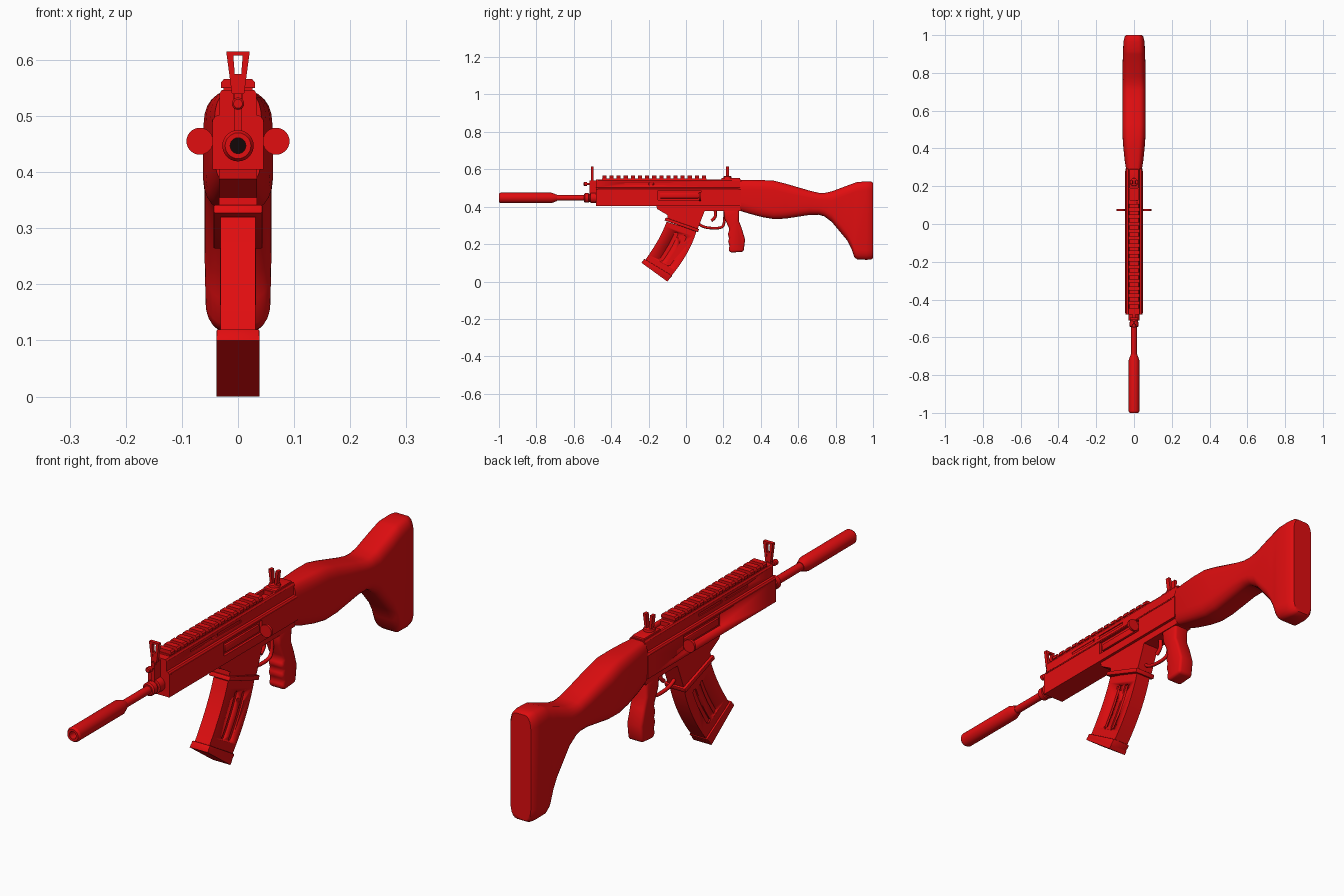
import bpy, bmesh, math
from mathutils import Vector

cube = bpy.data.objects.get("Cube")
if cube:
    bpy.data.objects.remove(cube, do_unlink=True)


def material(name, color):
    m = bpy.data.materials.new(name)
    m.use_nodes = True
    m.diffuse_color = color
    m.node_tree.nodes["Principled BSDF"].inputs["Base Color"].default_value = color
    return m


RED = material("bright red", (0.75, 0.004, 0.005, 1))
BLACK = material("bore black", (0.006, 0.002, 0.002, 1))


def activate(ob):
    bpy.ops.object.select_all(action='DESELECT')
    ob.select_set(True)
    bpy.context.view_layer.objects.active = ob


def loft(name, rings, bevel=0, angle=30, mat=RED):
    """Skin a list of equal closed rings and cap both ends."""
    bm = bmesh.new()
    loops = [[bm.verts.new(p) for p in ring] for ring in rings]
    n = len(loops[0])
    for a, b in zip(loops, loops[1:]):
        for i in range(n):
            j = (i + 1) % n
            bm.faces.new((a[i], a[j], b[j], b[i]))
    bm.faces.new(loops[0])
    bm.faces.new(loops[-1])
    bmesh.ops.recalc_face_normals(bm, faces=bm.faces)
    mesh = bpy.data.meshes.new(name)
    bm.to_mesh(mesh)
    bm.free()
    ob = bpy.data.objects.new(name, mesh)
    bpy.context.collection.objects.link(ob)
    mesh.materials.append(mat)
    activate(ob)
    if bevel:
        mod = ob.modifiers.new("Bevel", 'BEVEL')
        mod.width, mod.segments = bevel, 2
        bpy.ops.object.modifier_apply(modifier=mod.name)
    bpy.ops.object.shade_smooth_by_angle(angle=math.radians(angle))
    return ob


def side_prism(name, pts, half, x=0, **kw):
    """Side profile of (y, z) points, extruded across x."""
    return loft(name, [[(x + s * half, y, z) for y, z in pts] for s in (-1, 1)], **kw)


def front_prism(name, pts, y0, y1, **kw):
    """Front profile of (x, z) points, extruded along y."""
    return loft(name, [[(x, y, z) for x, z in pts] for y in (y0, y1)], **kw)


def box(name, x, y, z, **kw):
    return front_prism(name, [(x[0], z[0]), (x[1], z[0]), (x[1], z[1]), (x[0], z[1])], *y, **kw)


def turned(name, pts, z, x=0, n=24, **kw):
    """Round part along y from (y, radius) points."""
    turn = [math.tau * i / n for i in range(n)]
    return loft(name, [[(x + r * math.cos(a), y, z + r * math.sin(a)) for a in turn]
                       for y, r in pts], **kw)


def cut(ob, cutter):
    cutter.hide_render = True
    mod = ob.modifiers.new("Cut", 'BOOLEAN')
    mod.object, mod.solver = cutter, 'EXACT'
    activate(ob)
    bpy.ops.object.modifier_apply(modifier=mod.name)
    bpy.data.objects.remove(cutter, do_unlink=True)


def rod(name, pts, radius):
    cu = bpy.data.curves.new(name, 'CURVE')
    cu.dimensions, cu.bevel_depth, cu.bevel_resolution = '3D', radius, 2
    cu.use_fill_caps = True
    sp = cu.splines.new('NURBS')
    sp.points.add(len(pts) - 1)
    for p, (y, z) in zip(sp.points, pts):
        p.co = (0, y, z, 1)
    sp.use_endpoint_u, sp.order_u = True, 3
    ob = bpy.data.objects.new(name, cu)
    bpy.context.collection.objects.link(ob)
    cu.materials.append(RED)


# Muzzle tube, barrel and gas block
AXIS = 0.447
turned("muzzle_tube", [(-0.9, 0.014), (-1, 0.014), (-1, 0.023), (-0.992, 0.028),
                       (-0.72, 0.028), (-0.69, 0.017)], AXIS)
turned("bore_floor", [(-0.96, 0.0142), (-0.955, 0.0142)], AXIS, mat=BLACK)
turned("barrel", [(-0.7, 0.015), (-0.47, 0.015)], AXIS)
turned("gas_block", [(-0.545, 0.02), (-0.54, 0.025), (-0.52, 0.025), (-0.518, 0.021),
                     (-0.512, 0.021), (-0.51, 0.028), (-0.475, 0.028)], AXIS)

# Receiver with stepped shoulders
half = [(0.045, 0.405), (0.045, 0.493), (0.04, 0.5), (0.033, 0.502), (0.033, 0.54), (0.029, 0.546)]
receiver = front_prism("receiver", half + [(-x, z) for x, z in reversed(half)], -0.48, 0.295)
for s in (-1, 1):
    outer = sorted((s * 0.036, s * 0.08))
    cut(receiver, box("port_cutter", outer, (-0.15, 0.08), (0.437, 0.487)))
    upper = sorted((s * 0.029, s * 0.036))
    for y0, y1 in ((-0.33, -0.2), (-0.17, -0.03)):
        cut(receiver, box("slot_cutter", upper, (y0, y1), (0.517, 0.528)))
    side = "left" if s > 0 else "right"
    box(side + "_bolt_cover", sorted((s * 0.03, s * 0.044)), (-0.14, 0.07), (0.445, 0.474), bevel=0.005)
    box(side + "_guide_strip", sorted((s * 0.03, s * 0.0465)), (-0.47, 0.28), (0.489, 0.494))
    # Round handle plate, edge on from above
    turned(side + "_handle_disc", [(0.07, 0.024), (0.08, 0.024)], 0.455, x=s * 0.068)
cut(receiver, box("pocket_cutter", (-0.02, 0.02), (0.125, 0.185), (0.53, 0.6)))

# Top rail with teeth
box("rail_base", (-0.026, 0.026), (-0.45, 0.11), (0.54, 0.552))
TEETH = 15
tooth = [(-0.03, 0.55), (0.03, 0.55), (0.03, 0.56), (0.025, 0.566), (-0.025, 0.566), (-0.03, 0.56)]
for i in range(TEETH):
    y = -0.447 + i * 0.038
    front_prism("rail_tooth", tooth, y, y + 0.022)
box("rear_top_plate", (-0.026, 0.026), (0.19, 0.29), (0.54, 0.553), bevel=0.003)

# Lower receiver and magazine well
side_prism("lower_receiver", [(-0.16, 0.42), (-0.155, 0.388), (-0.098, 0.355), (-0.1, 0.335),
                              (0.06, 0.275), (0.1, 0.378), (0.295, 0.378), (0.295, 0.42)], 0.034)
side_prism("magazine_collar", [(-0.115, 0.327), (-0.108, 0.342), (0.07, 0.28), (0.064, 0.263)],
           0.044, bevel=0.003)

# Curved magazine with two grooves on each side
FRONT = [Vector(p) for p in ((-0.104, 0.32), (-0.135, 0.23), (-0.22, 0.112))]
BACK = [Vector(p) for p in ((0.056, 0.27), (0.022, 0.15), (-0.08, 0.028))]


def mag_point(u, t):
    a, b = [p[0] * (1 - t) ** 2 + p[1] * 2 * t * (1 - t) + p[2] * t * t for p in (FRONT, BACK)]
    return a.lerp(b, u)


def mag_strip(u0, u1, t0, t1, tip=0):
    ts = [t0 + (t1 - t0) * i / 8 for i in range(9)]
    mid = (u0 + u1) / 2
    pts = [mag_point(u0, t) for t in ts] + [mag_point(u1, t) for t in reversed(ts)]
    if tip:
        pts.insert(9, mag_point(mid, t1 + tip))
        pts.append(mag_point(mid, t0 - tip))
    return pts


magazine = side_prism("magazine", mag_strip(0, 1, 0, 1), 0.031)
for u in (0.42, 0.7):
    for s in (-1, 1):
        cut(magazine, side_prism("groove_cutter", mag_strip(u - 0.06, u + 0.06, 0.2, 0.84, 0.03),
                                 0.008, x=s * 0.033))
side_prism("magazine_base", [(-0.238, 0.1), (-0.223, 0.121), (-0.073, 0.031), (-0.1, 0.003)],
           0.038, bevel=0.003)
side_prism("magazine_base_lip", [(-0.238, 0.1), (-0.232, 0.108), (-0.09, 0.012), (-0.1, 0)], 0.038)

# Grip, trigger and guard
side_prism("grip", [(0.2, 0.385), (0.207, 0.335), (0.228, 0.29), (0.232, 0.272), (0.222, 0.252),
                    (0.232, 0.232), (0.224, 0.212), (0.234, 0.19), (0.226, 0.168), (0.24, 0.154),
                    (0.308, 0.16), (0.316, 0.225), (0.298, 0.285), (0.282, 0.325), (0.285, 0.385)],
           0.032, bevel=0.011, angle=50)
rod("trigger_guard", [(0.06, 0.315), (0.078, 0.298), (0.12, 0.285), (0.19, 0.285), (0.207, 0.31),
                      (0.207, 0.385)], 0.007)
rod("trigger", [(0.155, 0.385), (0.16, 0.355), (0.15, 0.335), (0.135, 0.325)], 0.008)


# Flared sights
def sight(name, y, low, thick, foot):
    for s in (-1, 1):
        front_prism(name + "_arm", [(s * foot, low), (s * (foot + 0.008), low),
                                    (s * 0.021, 0.615), (s * 0.009, 0.615)], y - thick, y + thick)


sight("front_sight", -0.502, 0.54, 0.007, 0.003)
sight("rear_sight", 0.222, 0.55, 0.009, 0.004)
box("front_sight_bridge", (-0.014, 0.014), (-0.509, -0.495), (0.608, 0.615))
box("front_sight_web", (-0.008, 0.008), (-0.508, -0.496), (0.53, 0.575))
box("front_sight_stem", (-0.007, 0.007), (-0.515, -0.478), (0.46, 0.54))
turned("front_sight_screw", [(-0.547, 0.008), (-0.544, 0.011), (-0.53, 0.011), (-0.528, 0.006),
                             (-0.478, 0.006)], 0.522, n=16)
base = [(math.cos(math.tau * i / 20) * 0.021, math.sin(math.tau * i / 20) * 0.021) for i in range(20)]
loft("rear_sight_base", [[(x, 0.222 + y, z) for x, y in base] for z in (0.54, 0.563)], bevel=0.003)


# Shoulder stock with rounded sections: y, bottom, top, half width
def stock_ring(y, low, high, w):
    mid, h = (low + high) / 2, (high - low) / 2
    rx, rz = w * 0.55, min(0.05, h * 0.6)
    ring = []
    for q, (sx, sz) in enumerate(((1, 1), (-1, 1), (-1, -1), (1, -1))):
        for k in range(6):
            a = math.pi / 2 * (q + k / 5)
            ring.append((sx * (w - rx) + rx * math.cos(a), y,
                         mid + sz * (h - rz) + rz * math.sin(a)))
    return ring


sections = [(0.29, 0.378, 0.543, 0.042), (0.34, 0.362, 0.543, 0.05), (0.41, 0.344, 0.542, 0.057),
            (0.47, 0.334, 0.539, 0.061), (0.53, 0.336, 0.524, 0.062), (0.66, 0.356, 0.486, 0.06),
            (0.71, 0.357, 0.474, 0.06), (0.74, 0.348, 0.473, 0.06), (0.78, 0.318, 0.482, 0.06),
            (0.86, 0.222, 0.512, 0.06), (0.885, 0.175, 0.521, 0.059), (0.9, 0.13, 0.527, 0.058),
            (0.915, 0.118, 0.532, 0.058), (0.965, 0.116, 0.535, 0.056), (0.99, 0.118, 0.534, 0.05),
            (1, 0.125, 0.528, 0.043)]
loft("stock", [stock_ring(*s) for s in sections], angle=50)
